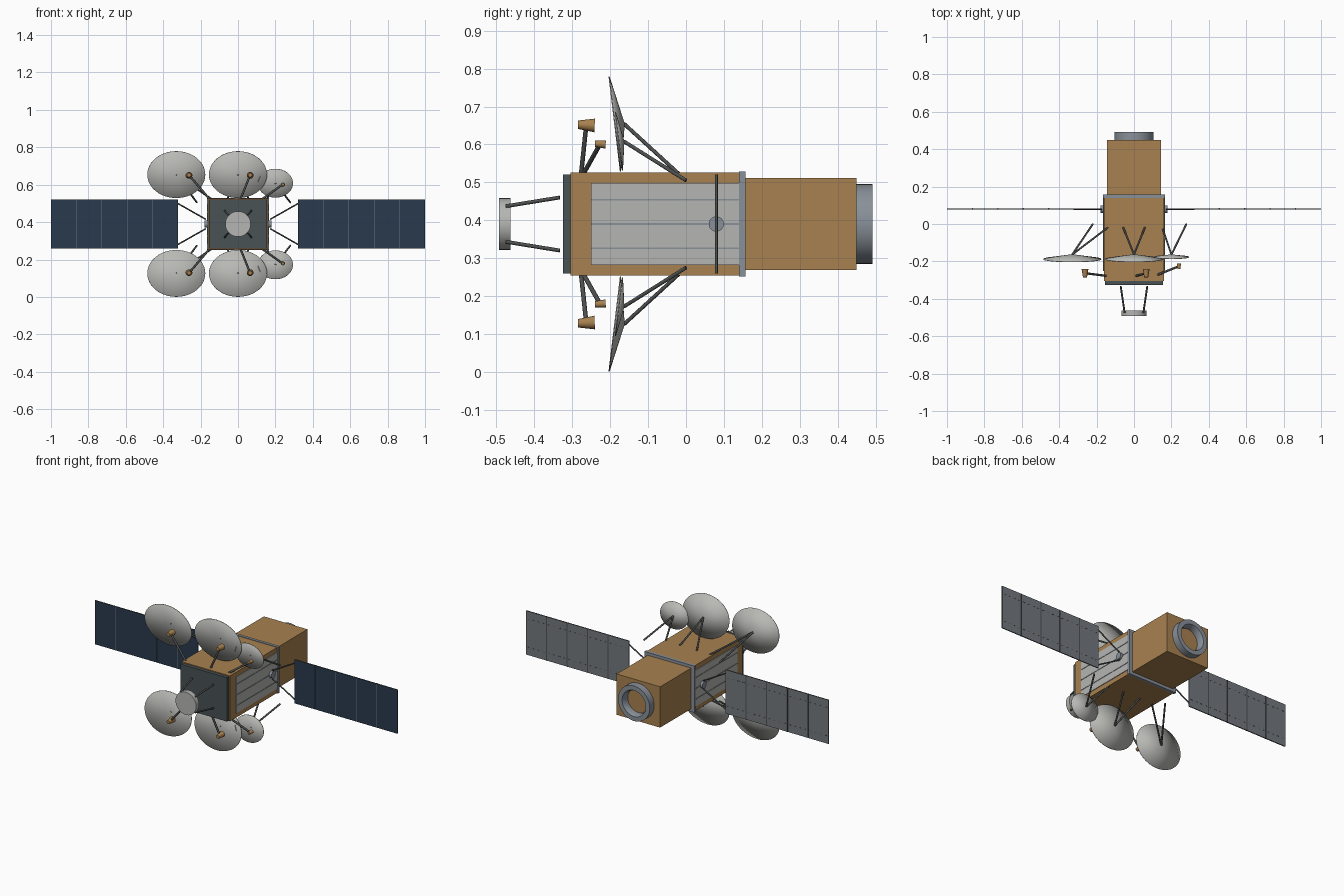
import bpy, bmesh, math
from mathutils import Vector, Matrix

cube = bpy.data.objects.get("Cube")
if cube:
    bpy.data.objects.remove(cube, do_unlink=True)


def material(name, r, g, b):
    m = bpy.data.materials.new(name)
    m.use_nodes = True
    m.diffuse_color = (r, g, b, 1)
    m.node_tree.nodes["Principled BSDF"].inputs["Base Color"].default_value = (r, g, b, 1)
    return m


GOLD = material("gold foil", 0.39, 0.22, 0.08)
DARK = material("dark strut", 0.075, 0.08, 0.08)
PLATE = material("slate plate", 0.065, 0.085, 0.09)
STEEL = material("blue steel", 0.25, 0.28, 0.32)
LIGHT = material("radiator grey", 0.46, 0.47, 0.45)
DISH = material("dish grey", 0.48, 0.48, 0.46)
CELL = material("solar blue", 0.022, 0.042, 0.075)
BACK = material("panel back grey", 0.17, 0.19, 0.21)

MID = 0.39  # height of the long axis


def finish(name, bm, *mats, smooth=False):
    bmesh.ops.recalc_face_normals(bm, faces=bm.faces)
    mesh = bpy.data.meshes.new(name)
    bm.to_mesh(mesh)
    bm.free()
    for m in mats:
        mesh.materials.append(m)
    obj = bpy.data.objects.new(name, mesh)
    bpy.context.collection.objects.link(obj)
    if smooth:
        bpy.ops.object.select_all(action='DESELECT')
        obj.select_set(True)
        bpy.context.view_layer.objects.active = obj
        bpy.ops.object.shade_smooth_by_angle(angle=math.radians(40))
    return obj


def add_box(bm, x, y, z):
    """Box from three (low, high) ranges."""
    centre = Vector([(a + b) / 2 for a, b in (x, y, z)])
    size = [abs(b - a) for a, b in (x, y, z)] + [1]
    bmesh.ops.create_cube(bm, size=1, matrix=Matrix.Translation(centre) @ Matrix.Diagonal(size))


def boxes(name, mat, *ranges):
    bm = bmesh.new()
    for r in ranges:
        add_box(bm, *r)
    return finish(name, bm, mat)


def rod(name, mat, p, q, r1, r2=None, segs=12):
    """Cylinder or cone between two points."""
    p, q = Vector(p), Vector(q)
    turn = (q - p).to_track_quat('Z', 'Y').to_matrix().to_4x4()
    bm = bmesh.new()
    bmesh.ops.create_cone(bm, cap_ends=True, segments=segs, radius1=r1,
                          radius2=r1 if r2 is None else r2, depth=(q - p).length,
                          matrix=Matrix.Translation((p + q) / 2) @ turn)
    return finish(name, bm, mat, smooth=True)


def around(half, centre=0):
    return (centre - half, centre + half)


# Main bus
boxes("front_body", GOLD, (around(0.16), (-0.305, 0.145), around(0.136, MID)))
boxes("rear_body", GOLD, (around(0.144), (0.15, 0.45), around(0.122, MID)))
boxes("collar", STEEL, (around(0.165), (0.14, 0.157), around(0.139, MID)))
boxes("front_plate", PLATE, (around(0.154), (-0.325, -0.303), around(0.131, MID)))

# Rear ring, spun around the long axis
profile = [(0.105, 0.448), (0.105, 0.492), (0.078, 0.492), (0.07, 0.475), (0.07, 0.448)]
bm = bmesh.new()
loop = [bm.verts.new((r, y, MID)) for r, y in profile]
edges = [bm.edges.new((loop[i], loop[i - 1])) for i in range(len(loop))]
bmesh.ops.spin(bm, geom=loop + edges, cent=(0, 0, MID), axis=(0, 1, 0),
               angle=math.tau, steps=48)
bmesh.ops.remove_doubles(bm, verts=bm.verts, dist=0.0001)
finish("rear_ring", bm, STEEL, smooth=True)

# Front drum on four legs
rod("front_drum", LIGHT, (0, -0.493, MID), (0, -0.463, MID), 0.068, segs=48)
for sx in (-1, 1):
    for sz in (-1, 1):
        rod("drum_leg", DARK, (sx * 0.05, -0.475, MID + sz * 0.047),
            (sx * 0.071, -0.333, MID + sz * 0.07), 0.005)

# Side radiators, hinges and solar wings
INNER, OUTER, SECTIONS = 0.32, 1.0, 5
STEP = (OUTER - INNER) / SECTIONS
WING_Y, WING_Z = 0.08, 0.131
for side, s in (("left", 1), ("right", -1)):
    boxes(side + "_radiator", LIGHT,
          ((s * 0.155, s * 0.164), (-0.25, 0.14), around(0.108, MID)))
    boxes(side + "_radiator_lines", STEEL,
          *[((s * 0.16, s * 0.166), (-0.25, 0.14), around(0.0025, MID + dz))
            for dz in (-0.064, 0, 0.064)])
    rod(side + "_hinge", STEEL, (s * 0.16, WING_Y, MID), (s * 0.178, WING_Y, MID), 0.02, segs=24)
    for sz in (-1, 1):
        rod(side + "_wing_strut", DARK, (s * 0.172, WING_Y, MID + sz * 0.025),
            (s * 0.322, WING_Y, MID + sz * 0.11), 0.004)

    # Cells in front, grey behind, dark edges
    bm = bmesh.new()
    add_box(bm, (s * INNER, s * OUTER), around(0.003, WING_Y), around(WING_Z, MID))
    bmesh.ops.recalc_face_normals(bm, faces=bm.faces)
    for f in bm.faces:
        f.material_index = 0 if f.normal.y < -0.5 else 1 if f.normal.y > 0.5 else 2
    finish(side + "_solar_wing", bm, CELL, BACK, DARK)

    seams = [s * (INNER + STEP * i) for i in range(1, SECTIONS)]
    boxes(side + "_cell_seams", BACK,
          *[(around(0.0012, x), (WING_Y - 0.004, WING_Y), around(WING_Z, MID)) for x in seams])
    boxes(side + "_back_seams", DARK,
          *[(around(0.003, x), (WING_Y, WING_Y + 0.0045), around(WING_Z, MID)) for x in seams])
    boxes(side + "_back_dashes", DARK,
          *[(around(0.006, s * (INNER + STEP * (i + 0.5) / 4)),
             (WING_Y, WING_Y + 0.004), around(0.0015, MID + dz))
            for i in range(SECTIONS * 4) for dz in (-0.085, 0.085)])


def dish(name, cx, cz, rx, rz, rim_y, depth, lean):
    """Shallow elliptical bowl opening forward, rim leaning by lean."""
    rings, segs = 8, 48
    bm = bmesh.new()
    bmesh.ops.create_circle(bm, cap_ends=True, segments=segs, radius=1)
    face = bm.faces[:]
    for _ in range(rings - 1):
        bmesh.ops.inset_region(bm, faces=face, thickness=1 / rings)
    bmesh.ops.poke(bm, faces=face)
    for v in bm.verts:
        u, w = v.co.x, v.co.y
        v.co = (cx + rx * u, rim_y - lean * w + depth * (1 - u * u - w * w), cz + rz * w)
    obj = finish(name, bm, DISH, smooth=True)
    thick = obj.modifiers.new("thickness", 'SOLIDIFY')
    thick.thickness = 0.003
    thick.offset = 0


# Antennas: dish, two back struts, feed horn on an arm; upper and lower sets
# name, centre x, offset z, radii, rim y, depth, strut foot xs
ANTENNAS = [
    ("side_dish", -0.33, 0.264, 0.155, 0.125, -0.188, 0.025, (-0.22, -0.115)),
    ("middle_dish", 0, 0.264, 0.155, 0.125, -0.188, 0.025, (-0.065, 0.065)),
    ("small_dish", 0.2, 0.218, 0.094, 0.077, -0.177, 0.013, (0.145, 0.28)),
]
# feed x, offset z, y range, radii, arm foot
FEEDS = {
    "side_dish": (-0.262, 0.262, (-0.285, -0.241), (0.011, 0.018), (-0.15, -0.277, 0.13)),
    "middle_dish": (0.065, 0.262, (-0.285, -0.241), (0.011, 0.018), (0.012, -0.277, 0.13)),
    "small_dish": (0.24, 0.212, (-0.24, -0.212), (0.008, 0.011), (0.125, -0.272, 0.13)),
}
for level, s in (("upper_", 1), ("lower_", -1)):
    for name, cx, dz, rx, rz, rim, depth, feet in ANTENNAS:
        z = MID + s * dz
        dish(level + name, cx, z, rx, rz, rim, depth, s * 0.12 * rz)
        for fx in feet:
            rod(level + name + "_strut", DARK, (cx, rim + depth, z),
                (fx, 0, MID + s * 0.115), 0.005)
        hx, hz, (y0, y1), (r0, r1), foot = FEEDS[name]
        z = MID + s * hz
        rod(level + name + "_feed", GOLD, (hx, y0, z), (hx, y1, z - s * 0.002), r0, r1, segs=24)
        rod(level + name + "_arm", DARK, (hx, (y0 + y1) / 2, z),
            (foot[0], foot[1], MID + s * foot[2]), 0.006)
